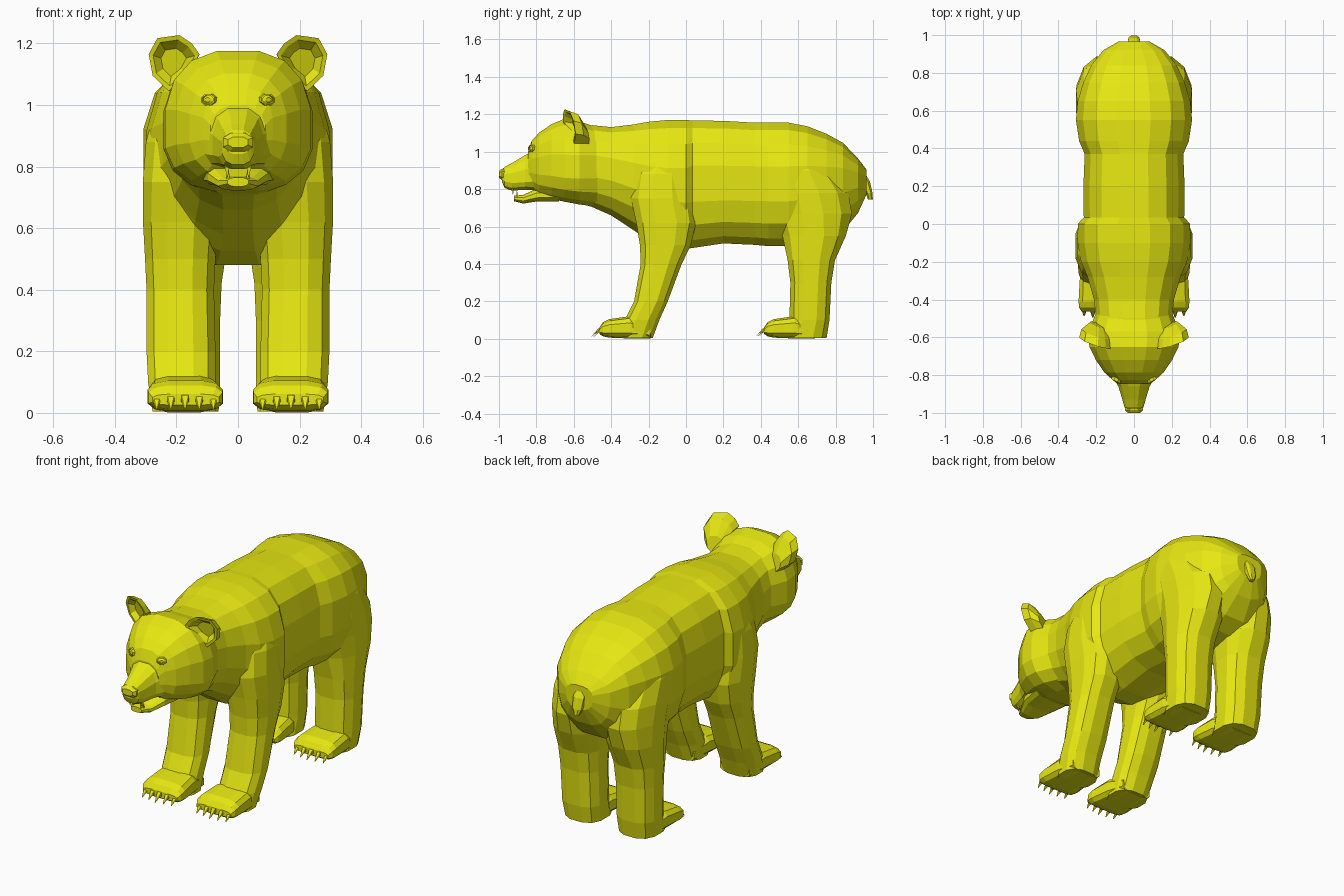
import bpy, bmesh, math
from mathutils import Vector
from mathutils.bvhtree import BVHTree

if "Cube" in bpy.data.objects:
    bpy.data.objects.remove(bpy.data.objects["Cube"])

fur = bpy.data.materials.new("yellow_fur")
fur.diffuse_color = (0.8, 0.8, 0.006, 1)
fur.use_nodes = True
fur.node_tree.nodes["Principled BSDF"].inputs["Base Color"].default_value = fur.diffuse_color


def spow(v, e):
    return math.copysign(abs(v) ** e, v)


def loft(name, rings):
    """Skin a list of equal-length point rings and cap both ends, flat shaded."""
    bm = bmesh.new()
    vs = [[bm.verts.new(p) for p in r] for r in rings]
    n = len(vs[0])
    for a, b in zip(vs, vs[1:]):
        for i in range(n):
            j = (i + 1) % n
            bm.faces.new((a[i], a[j], b[j], b[i]))
    bm.faces.new(vs[0])
    bm.faces.new(vs[-1])
    bmesh.ops.recalc_face_normals(bm, faces=bm.faces)
    me = bpy.data.meshes.new(name)
    bm.to_mesh(me)
    bm.free()
    me.materials.append(fur)
    ob = bpy.data.objects.new(name, me)
    bpy.context.collection.objects.link(ob)
    return ob


def angles(n):
    return [(i + 0.5) * 2 * math.pi / n for i in range(n)]


def y_ring(y, zb, zw, zt, w, low=0.78, n=16, e=0.78, cx=0.0):
    """Upright section: bottom, widest height, top, half width, lower roundness."""
    pts = []
    for t in angles(n):
        k = e if math.sin(t) > 0 else min(low, 2) if e == 0.78 else e
        s = spow(math.sin(t), k)
        pts.append((cx + w * spow(math.cos(t), k), y,
                    zw + s * ((zt - zw) if s > 0 else (zw - zb))))
    return pts


def z_ring(z, y0, y1, x0, x1, e=0.78, side=1, n=12):
    """Level section between y0..y1 and x0..x1, mirrored by side."""
    return [(side * ((x0 + x1) / 2 + (x1 - x0) / 2 * spow(math.cos(t), e)),
             (y0 + y1) / 2 + (y1 - y0) / 2 * spow(math.sin(t), e), z) for t in angles(n)]


def spike(name, path, radii):
    """Thin four-sided tapering spike along a path."""
    return loft(name, [[(x + r * math.cos(a), y + 0.6 * r * math.sin(a), z + r * math.sin(a))
                        for a in angles(4)] for (x, y, z), r in zip(path, radii)])


def trim_hidden(parts):
    """Delete faces buried inside a neighbouring part."""
    trees = []
    for ob in parts:
        bm = bmesh.new()
        bm.from_mesh(ob.data)
        trees.append(BVHTree.FromBMesh(bm))
        bm.free()

    def inside(tree, p):
        co, no, _, dist = tree.find_nearest(p)
        return dist > 0.003 and (p - co).dot(no) < -0.7 * dist

    for i, ob in enumerate(parts):
        bm = bmesh.new()
        bm.from_mesh(ob.data)
        dead = [f for f in bm.faces if any(
            all(inside(t, p) for p in [v.co for v in f.verts] + [f.calc_center_median()])
            for k, t in enumerate(trees) if k != i)]
        bmesh.ops.delete(bm, geom=dead, context='FACES')
        bm.to_mesh(ob.data)
        bm.free()


# Torso and neck, swelling at shoulders and hips
torso = loft("torso", [y_ring(*s) for s in (
    (-.62, .74, .93, 1.14, .19), (-.50, .70, .92, 1.145, .205, .85), (-.40, .655, .90, 1.135, .215, .92),
    (-.28, .575, .86, 1.15, .25, 1), (-.20, .52, .83, 1.165, .285, 1), (-.10, .475, .81, 1.175, .303, .9),
    (0, .475, .81, 1.175, .302, .85), (.035, .48, .83, 1.172, .27), (.20, .505, .83, 1.17, .272),
    (.37, .497, .83, 1.16, .265), (.44, .49, .83, 1.16, .295), (.55, .49, .83, 1.16, .312),
    (.65, .50, .84, 1.14, .303), (.75, .52, .85, 1.10, .272), (.84, .57, .86, 1.05, .23),
    (.92, .67, .86, .965, .165), (.965, .77, .855, .905, .085))])

# Head, muzzle, nose and jaw
head = loft("head", [y_ring(*s) for s in (
    (-.46, .70, .92, 1.13, .20), (-.57, .715, .91, 1.165, .245), (-.65, .73, .91, 1.18, .24),
    (-.72, .745, .92, 1.15, .205), (-.785, .765, .92, 1.105, .16),
    (-.825, .80, .92, 1.06, .115), (-.845, .82, .91, 1.0, .09))])
muzzle = loft("muzzle", [y_ring(*s, n=12, e=.77) for s in (
    (-.79, .79, .87, 1.02, .125), (-.86, .795, .86, .985, .085), (-.93, .79, .855, .942, .063),
    (-.97, .805, .86, .92, .052), (-.985, .84, .87, .905, .04))])
loft("nose", [y_ring(*s, n=8, e=.77) for s in (
    (-.955, .85, .88, .915, .045), (-.985, .848, .878, .91, .052), (-1.0, .86, .88, .897, .034))])
jaw = loft("lower_jaw", [y_ring(*s, n=12, e=.77) for s in (
    (-.68, .733, .77, .81, .12), (-.80, .733, .765, .803, .10),
    (-.87, .722, .745, .77, .066), (-.92, .735, .75, .765, .035))])

# Tail
loft("tail", [z_ring(*s, n=8) for s in (
    (.90, .91, .95, -.03, .03), (.84, .935, .985, -.035, .035),
    (.78, .96, .998, -.03, .03), (.745, .972, 1.0, -.014, .014))])

# Leg sections: height, back-front span, inner-outer span, roundness
front_leg = ((.005, -.36, -.175, .07, .28), (.10, -.33, -.14, .07, .295), (.20, -.28, -.095, .07, .30),
             (.40, -.245, -.02, .075, .30), (.50, -.25, .03, .07, .305), (.62, -.27, .058, .06, .312),
             (.75, -.30, .045, .05, .313, .85), (.88, -.28, .035, .05, .303, .9),
             (1.0, -.22, .02, .05, .27, .95))
hind_leg = ((.005, .52, .755, .06, .28), (.10, .55, .77, .055, .29), (.30, .555, .78, .055, .295),
            (.42, .54, .80, .05, .30), (.55, .51, .86, .03, .306, .88), (.67, .46, .895, .01, .310, 1.0),
            (.78, .43, .875, .01, .312, 1.0), (.90, .43, .79, .02, .306, 1.0), (1.0, .45, .72, .04, .27, 1.0))
foot = ((-.19, 0, .08, .08, .27), (-.30, 0, .122, .06, .29), (-.41, .005, .106, .046, .296),
        (-.443, .012, .09, .048, .293), (-.462, .025, .062, .06, .28))
ear_rim = ((.125, 1.165), (.15, 1.20), (.19, 1.227), (.262, 1.217),
           (.29, 1.165), (.277, 1.095), (.225, 1.045), (.16, 1.10))
skin = [torso, head, muzzle, jaw]

for side, tag in ((-1, "left"), (1, "right")):
    # Legs
    skin.append(loft(f"{tag}_front_leg", [z_ring(*s, side=side) for s in front_leg]))
    skin.append(loft(f"{tag}_hind_leg", [z_ring(*s, side=side) for s in hind_leg]))

    # Feet with five claws each
    for part, dy in (("front", 0), ("hind", .88)):
        skin.append(loft(
            f"{tag}_{part}_foot",
            [y_ring(y + dy, zb, zb + .45 * (zt - zb), zt, (x1 - x0) / 2, n=12, e=.6,
                    cx=side * (x0 + x1) / 2) for y, zb, zt, x0, x1 in foot]))
        for i in range(5):
            x = side * (.08 + i * .046)
            back = .016 * abs(i - 2) / 2
            spike(f"{tag}_{part}_claw_{i + 1}",
                  [(x, -.45 + dy + back, .05), (x, -.475 + dy + back, .045),
                   (x, -.503 + dy + back, .015)], (.019, .015, .003))

    # Cupped ear: root tapering into the head, shell, rim, inner rim, hollow
    rings = []
    for k, dy, drop in ((.5, .085, .05), (.9, .045, .01), (1, 0, 0), (.82, .002, 0), (.5, .035, 0)):
        ring = []
        for x, z in ear_rim:
            px, pz = .21 + (x - .21) * k - drop * .3, 1.14 + (z - 1.14) * k - drop
            ring.append((side * px, -.655 + .35 * (px - .12) - .22 * (pz - 1.14) + dy, pz))
        rings.append(ring)
    skin.append(loft(f"{tag}_ear", rings))

    # Eye: low lid ring around a shallow ball
    turn = .5
    rings = []
    for r, d in ((.028, -.025), (.027, .004), (.021, .006), (.019, .001), (.010, .006)):
        rings.append([(side * (.096 + r * math.cos(a) * math.cos(turn) + d * math.sin(turn)),
                       -.828 + r * math.cos(a) * math.sin(turn) - d * math.cos(turn),
                       1.017 + .75 * r * math.sin(a)) for a in angles(8)])
    loft(f"{tag}_eye", rings)

    # Canine teeth
    spike(f"{tag}_upper_tooth", [(side * .036, -.925, .81), (side * .034, -.925, .768)], (.011, .002))
    spike(f"{tag}_lower_tooth", [(side * .032, -.90, .75), (side * .032, -.905, .79)], (.010, .002))

trim_hidden(skin)
